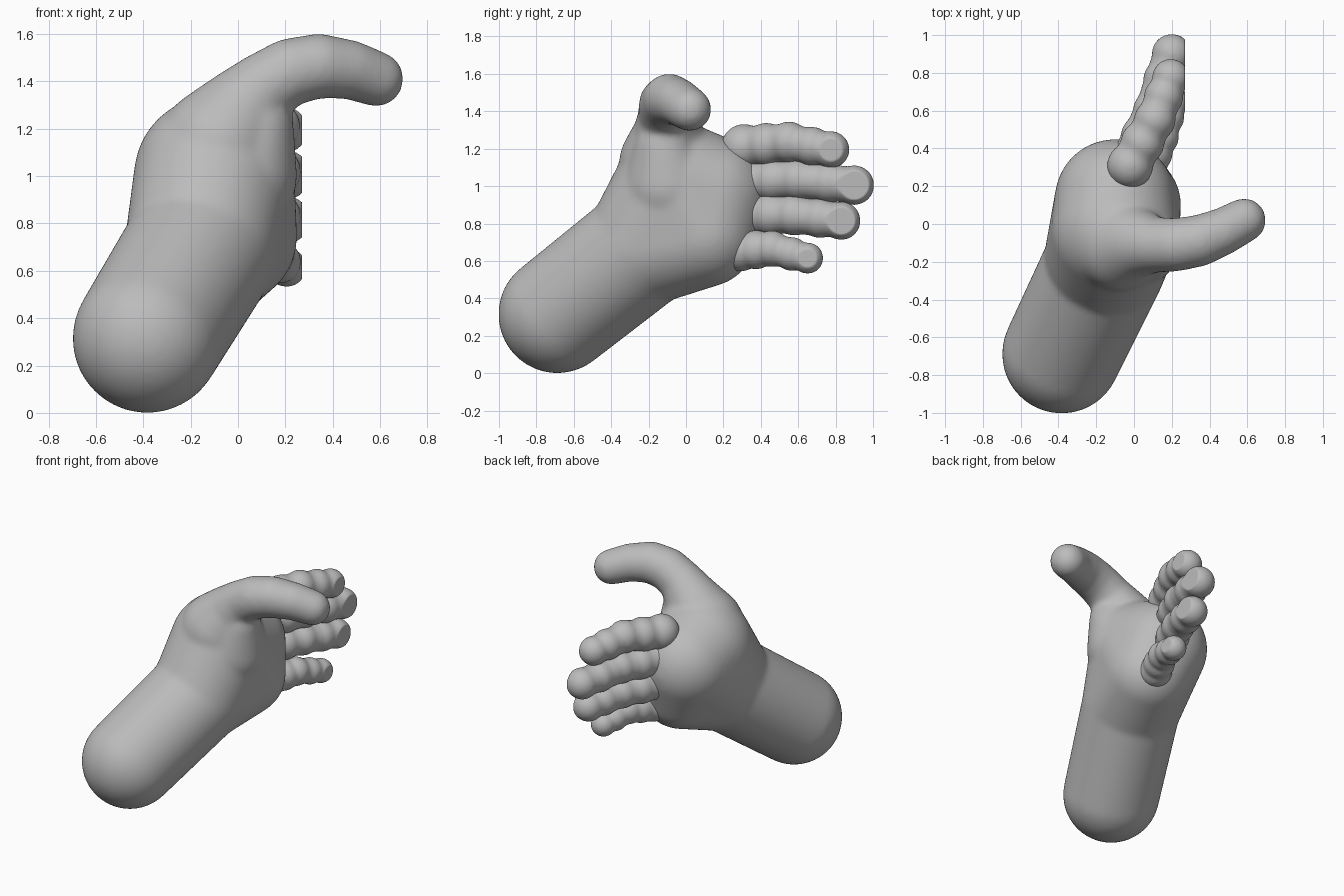
import bpy, bmesh
from mathutils import Vector, Matrix

cube = bpy.data.objects.get("Cube")
if cube:
    bpy.data.objects.remove(cube, do_unlink=True)

clay = bpy.data.materials.new("clay_grey")
clay.use_nodes = True
clay.diffuse_color = (0.5, 0.5, 0.5, 1)
clay.node_tree.nodes["Principled BSDF"].inputs["Base Color"].default_value = (0.5, 0.5, 0.5, 1)


def add_hull(mesh, balls):
    """Append the convex hull of several (x, y, z, radius) balls to the mesh."""
    bm = bmesh.new()
    for x, y, z, r in balls:
        bmesh.ops.create_icosphere(bm, subdivisions=4, radius=r,
                                   matrix=Matrix.Translation((x, y, z)))
    bmesh.ops.delete(bm, geom=bm.edges[:], context='EDGES_FACES')
    bmesh.ops.convex_hull(bm, input=bm.verts[:])
    bmesh.ops.delete(bm, geom=[v for v in bm.verts if not v.link_faces], context='VERTS')
    bm.from_mesh(mesh)
    bm.to_mesh(mesh)
    bm.free()


def sculpt(name, hulls, voxel, passes, max_x=None):
    """Fuse the hulls into one skin, soften it and optionally flatten its +x side."""
    mesh = bpy.data.meshes.new(name)
    for balls in hulls:
        add_hull(mesh, balls)
    obj = bpy.data.objects.new(name, mesh)
    bpy.context.collection.objects.link(obj)
    remesh = obj.modifiers.new("fuse", 'REMESH')
    remesh.mode = 'VOXEL'
    remesh.voxel_size = voxel
    smooth = obj.modifiers.new("soften", 'SMOOTH')
    smooth.factor = 0.5
    smooth.iterations = passes
    depsgraph = bpy.context.evaluated_depsgraph_get()
    skin = bpy.data.meshes.new_from_object(obj.evaluated_get(depsgraph))
    obj.modifiers.clear()
    obj.data = skin
    skin.name = name
    bpy.data.meshes.remove(mesh)
    if max_x is not None:
        for v in skin.vertices:
            v.co.x = min(v.co.x, max_x)
    skin.materials.clear()
    skin.materials.append(clay)
    skin.polygons.foreach_set("use_smooth", [True] * len(skin.polygons))


def chain(balls):
    return [balls[i:i + 2] for i in range(len(balls) - 1)]


# Forearm, palm, thumb and the web below the thumb
elbow = (-0.383, -0.688, 0.315, 0.316)
wrist = (-0.158, -0.22, 0.685, 0.324)
palm = [(-0.1, -0.04, 1.0, 0.34), (-0.1, 0.13, 0.95, 0.32), (-0.03, 0.1, 0.74, 0.28)]
thumb = [(-0.08, -0.1, 1.12, 0.258), (0.01, -0.1, 1.27, 0.185), (0.1, -0.11, 1.37, 0.148),
         (0.22, -0.11, 1.44, 0.142), (0.34, -0.09, 1.465, 0.137),
         (0.47, -0.04, 1.45, 0.125), (0.583, 0.02, 1.41, 0.117)]
web = [(0.08, -0.12, 1.21, 0.155), (0.0, -0.09, 1.0, 0.25)]
sculpt("forearm_palm_and_thumb", [[elbow, wrist], [wrist] + palm, web] + chain(thumb), 0.014, 24)


# Fingers: gently bulging segments joined by slightly slimmer necks
def finger(base, knuckle, tip, radius, tip_radius):
    base, knuckle, tip = Vector(base), Vector(knuckle), Vector(tip)
    hulls = []
    centres = [base, base.lerp(knuckle, 0.5), knuckle, knuckle.lerp(tip, 0.55), tip]
    for i, c in enumerate(centres):
        r = radius + (tip_radius - radius) * i / 4
        hulls.append([(*c, r)])
        if i:
            hulls.append([(*centres[i - 1], r * 0.92), (*c, r * 0.92)])
    return hulls


fingers = {
    "index_finger": ((-0.02, 0.31, 1.21), (0.11, 0.55, 1.235), (0.195, 0.775, 1.195), 0.122, 0.099),
    "middle_finger": ((-0.02, 0.33, 1.03), (0.105, 0.6, 1.035), (0.2, 0.9, 1.005), 0.115, 0.106),
    "ring_finger": ((-0.01, 0.33, 0.85), (0.11, 0.58, 0.845), (0.2, 0.83, 0.815), 0.116, 0.103),
    "little_finger": ((0.06, 0.29, 0.655), (0.14, 0.46, 0.665), (0.205, 0.65, 0.615), 0.112, 0.084),
}
for name, shape in fingers.items():
    sculpt(name, finger(*shape), 0.01, 14, max_x=0.27)
